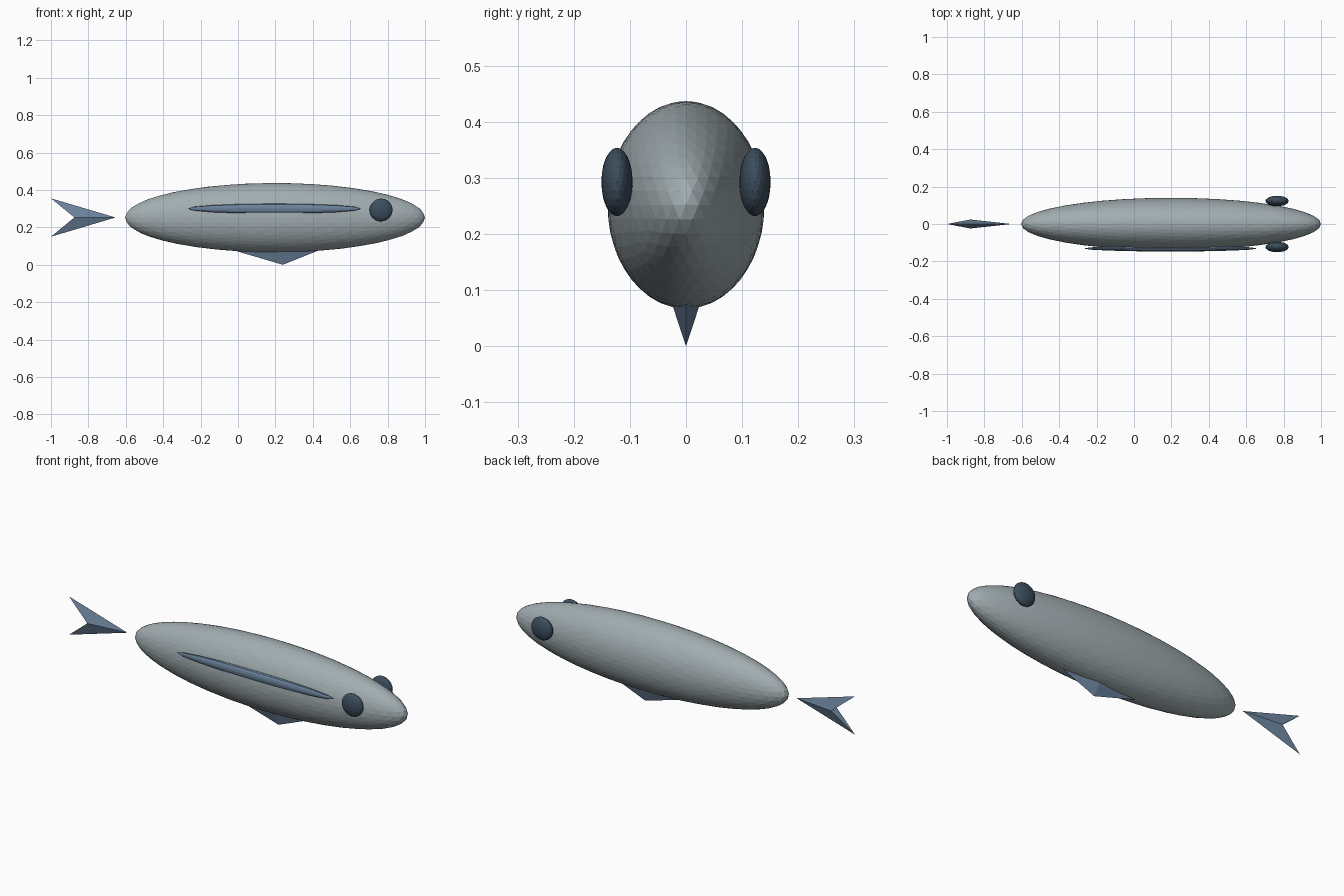
import bpy
from math import pi

cube = bpy.data.objects.get("Cube")
if cube:
    bpy.data.objects.remove(cube, do_unlink=True)


def material(name, rgb):
    mat = bpy.data.materials.new(name)
    mat.use_nodes = True
    mat.diffuse_color = (*rgb, 1)
    mat.node_tree.nodes["Principled BSDF"].inputs["Base Color"].default_value = (*rgb, 1)
    return mat


silver = material("silver grey", (0.36, 0.42, 0.44))
blue = material("steel blue", (0.15, 0.23, 0.34))
dark = material("dark slate", (0.045, 0.075, 0.11))


def ball(name, centre, radii, mat, detail):
    bpy.ops.mesh.primitive_ico_sphere_add(subdivisions=detail, radius=1, location=centre)
    ob = bpy.context.object
    ob.name = name
    ob.scale = radii
    ob.data.materials.append(mat)
    return ob


def fin(name, verts, faces):
    mesh = bpy.data.meshes.new(name)
    mesh.from_pydata(verts, [], faces)
    mesh.materials.append(blue)
    ob = bpy.data.objects.new(name, mesh)
    bpy.context.collection.objects.link(ob)
    return ob


# Body
ball("body", (0.198, 0, 0.252), (0.802, 0.14, 0.185), silver, 4)

# Eyes on both flanks
for side, y in (("left", 0.123), ("right", -0.123)):
    ball(side + "_eye", (0.765, y, 0.293), (0.062, 0.028, 0.061), dark, 3)

# Pointed stripe along the front flank only, poles along x
bpy.ops.mesh.primitive_uv_sphere_add(segments=12, ring_count=8, radius=1,
                                     location=(0.195, -0.131, 0.3), rotation=(0, pi / 2, 0))
stripe = bpy.context.object
stripe.name = "side_stripe"
stripe.scale = (0.027, 0.016, 0.465)
stripe.data.materials.append(blue)

# Forked tail: two sharp tips, thick at the notch
fin("tail_fin",
    [(-0.655, 0, 0.253), (-1, 0, 0.355), (-1, 0, 0.15),
     (-0.875, -0.024, 0.253), (-0.875, 0.024, 0.253)],
    [(0, 3, 1), (0, 2, 3), (0, 1, 4), (0, 4, 2), (1, 3, 4), (2, 4, 3)])

# Belly fin: a downward pyramid whose base is buried in the body
fin("belly_fin",
    [(0.24, 0, 0), (-0.1, 0, 0.1), (0.22, -0.033, 0.1), (0.49, 0, 0.1), (0.22, 0.033, 0.1)],
    [(0, 2, 1), (0, 3, 2), (0, 4, 3), (0, 1, 4), (1, 2, 3, 4)])
